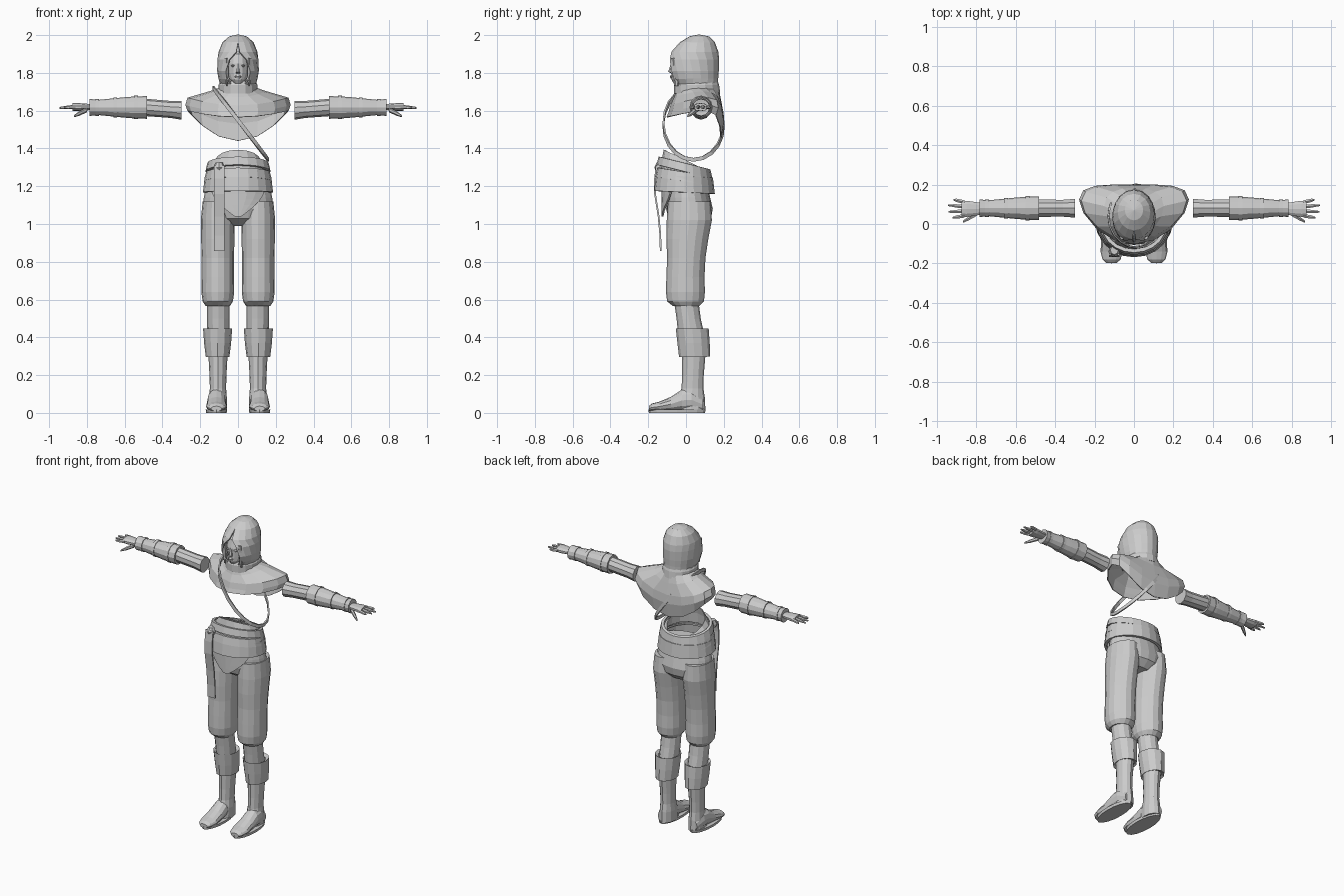
import bpy
import bmesh
import math
from mathutils import Vector

cube = bpy.data.objects.get("Cube")
if cube:
    bpy.data.objects.remove(cube, do_unlink=True)

grey = bpy.data.materials.new("plain_grey")
grey.use_nodes = True
grey.diffuse_color = (.6, .6, .6, 1)
grey.node_tree.nodes["Principled BSDF"].inputs["Base Color"].default_value = grey.diffuse_color


def ring(height, half_width, front, back, gap=0, centre=0, slope=0,
         front_drop=0, back_drop=0, shift=0, sides=16):
    """Oval cross-section that starts at the front; gap leaves it open there."""
    middle, depth = (front + back) / 2, (back - front) / 2
    points = []
    for i in range(sides + 1):
        angle = gap + (math.tau - 2 * gap) * i / sides
        s, c = math.sin(angle), math.cos(angle)
        drop = (front_drop if c > 0 else back_drop) * c * c
        points.append(Vector((centre + half_width * s,
                              middle - depth * c + shift * s * s,
                              height - slope * depth * c - drop)))
    return points


def bridge(name, rows, cap=False, mirror=False, thickness=0):
    """Join rows of points into one surface."""
    bm = bmesh.new()
    verts = [[bm.verts.new(point) for point in row] for row in rows]
    for low, high in zip(verts, verts[1:]):
        for i in range(len(low) - 1):
            bm.faces.new((low[i], low[i + 1], high[i + 1], high[i]))
    bmesh.ops.remove_doubles(bm, verts=bm.verts[:], dist=.0002)
    if cap:
        edges = [edge for edge in bm.edges if edge.is_boundary]
        bmesh.ops.holes_fill(bm, edges=edges, sides=0)
    bmesh.ops.recalc_face_normals(bm, faces=bm.faces[:])
    mesh = bpy.data.meshes.new(name)
    bm.to_mesh(mesh)
    bm.free()
    mesh.materials.append(grey)
    obj = bpy.data.objects.new(name, mesh)
    bpy.context.collection.objects.link(obj)
    if thickness:
        solid = obj.modifiers.new("thickness", 'SOLIDIFY')
        solid.thickness = thickness
        solid.offset = 0
    if mirror:
        obj.modifiers.new("other_side", 'MIRROR')


def solid_part(name, sections, mirror=False, **options):
    """Closed body from sections of height, half width, front and back."""
    bridge(name, [ring(*s, **options) for s in sections], cap=True, mirror=mirror)


def cloth(name, sections, mirror=False, **options):
    """Thin open shell from the same kind of sections."""
    bridge(name, [ring(*s, **options) for s in sections], mirror=mirror, thickness=.007)


def limb(name, profile, y=.08, z=1.615, lean_y=0, lean_z=0, flat=1, sides=10):
    """Pair of tapered tubes along x; the profile holds position and radius."""
    start = profile[0][0]
    rows = []
    for x, radius in profile:
        cy, cz = y + lean_y * (x - start), z + lean_z * (x - start)
        oval = ring(x, radius, -radius * flat, radius * flat, sides=sides)
        rows.append([Vector((p.z, cy + p.x, cz + p.y)) for p in oval])
    bridge(name, rows, cap=True, mirror=True)


def ribbon(name, path, width, outward):
    """Flat band along a path, facing the direction that outward returns."""
    rows = []
    for i, point in enumerate(path):
        along = path[min(i + 1, len(path) - 1)] - path[max(i - 1, 0)]
        across = along.cross(outward(point)).normalized() * width / 2
        rows.append([point - across, point + across])
    bridge(name, rows, thickness=.009)


# Hood with an open front, and the collar at its foot
cloth("hood", [(2, 0, .07, .07), (1.99, .045, .02, .12), (1.96, .08, -.03, .15),
               (1.91, .1, -.075, .168, .08), (1.87, .106, -.095, .172, .42),
               (1.81, .107, -.1, .17, .62), (1.77, .1, -.085, .167, .6),
               (1.73, .09, -.05, .167, .3), (1.7, .09, -.045, .17)])
cloth("collar", [(1.755, .088, -.05, .165), (1.735, .1, -.06, .172), (1.69, .1, -.06, .178)])

# Cape that spreads to the shoulder tips and hangs lowest at the back
bridge("shoulder_cape", [
    ring(1.72, .092, -.05, .17, front_drop=.02),
    ring(1.7, .15, -.06, .182, front_drop=.03, back_drop=.04, shift=.03),
    ring(1.667, .265, -.08, .195, front_drop=.04, back_drop=.08, shift=.06),
    ring(1.63, .276, -.09, .198, front_drop=.04, back_drop=.1, shift=.07),
    ring(1.6, .265, -.1, .185, front_drop=.035, back_drop=.16, shift=.07)], thickness=.006)

# Head, face and hair locks
solid_part("head", [(1.745, .022, -.065, -.01), (1.765, .045, -.078, .05),
                    (1.8, .06, -.076, .09), (1.85, .066, -.076, .11),
                    (1.9, .062, -.06, .11), (1.94, .03, 0, .09)])
solid_part("neck", [(1.66, .05, -.02, .1), (1.78, .045, -.03, .1)])
solid_part("nose", [(1.798, .012, -.08, -.06), (1.806, .013, -.094, -.06),
                    (1.85, .006, -.08, -.06)], sides=6)
solid_part("lips", [(1.77, .01, -.08, -.06), (1.78, .018, -.085, -.06),
                    (1.79, .01, -.08, -.06)], sides=8)
solid_part("eyes", [(1.832, .006, -.07, -.05), (1.838, .012, -.076, -.05),
                    (1.844, .006, -.07, -.05)], centre=.026, mirror=True, sides=8)
solid_part("hair_locks", [(1.88, .012, -.08, -.04), (1.8, .012, -.07, -.03),
                          (1.73, .004, -.06, -.04)], centre=.06, mirror=True, sides=6)

# Strap slung round the body as a tilted oval loop, over the right shoulder
sling = []
for step in range(21):
    turn = math.tau * step / 20
    sling.append(Vector((.015 - .145 * math.cos(turn),
                         .04 - .16 * math.sin(turn),
                         1.53 + .19 * math.cos(turn))))
ribbon("shoulder_strap", sling, width=.02, outward=lambda point: Vector((point.x, point.y - .04, 0)))

# Open waist wrap, sloping down to the back
wrap = [ring(1.25, .155, -.13, .13, slope=-.2), ring(1.3, .145, -.125, .125, slope=-.35),
        ring(1.335, .115, -.115, .115, slope=-.5)]
bridge("waist_wrap", wrap, thickness=.006)

# Two rolled belts and the flared skirt: each layer is wider at its foot
for name, height, half, tall, slope in (("upper_belt", 1.3, .165, .04, -.25),
                                        ("lower_belt", 1.25, .172, .045, -.16),
                                        ("hip_skirt", 1.21, .178, .08, -.05)):
    cloth(name, [(height + side * tall / 2, half - side * .005 - lip,
                  .017 - half + side * .005 + lip, half - side * .005 - .033 - lip)
                 for side, lip in ((-1, .015), (-1, 0), (1, 0), (1, .015))],
          slope=slope, sides=20)

# Hanging sash and its knot
sash = [Vector((-.1, y, z)) for y, z in
        ((-.155, 1.31), (-.164, 1.24), (-.164, 1.16), (-.145, 1.04), (-.136, .94), (-.134, .857))]
ribbon("hanging_sash", sash, width=.055, outward=lambda point: Vector((0, -1, 0)))
solid_part("sash_knot", [(1.28, .024, -.16, -.11), (1.3, .03, -.168, -.11),
                         (1.325, .02, -.155, -.11)], centre=-.1, sides=8)

# Rounded flap below the skirt, bent round the hips
flap = []
for step in range(6):
    half = .14 * math.cos(step * .29)
    xs = [half * k / 3 for k in range(-3, 4)]
    flap.append([Vector((x, 2.4 * x * x - .125, 1.19 - .03 * step)) for x in xs])
bridge("front_flap", flap, thickness=.01)

# Baggy trousers gathered below the knee
solid_part("trouser_seat", [(1.22, .165, -.1, .11), (1.14, .181, -.105, .128),
                            (1.08, .188, -.106, .142), (1.03, .17, -.09, .132),
                            (.99, .1, -.03, .09)], sides=20)
solid_part("trouser_legs", [(1.12, .08, -.095, .13), (1.02, .09, -.102, .137),
                            (.92, .088, -.104, .118), (.82, .086, -.1, .103),
                            (.72, .086, -.104, .098), (.64, .087, -.106, .1),
                            (.59, .08, -.1, .095), (.565, .064, -.068, .07)],
           centre=.107, mirror=True)

# Calves, folded cuffs and boots
solid_part("calves", [(.6, .06, -.065, .065), (.5, .06, -.05, .078), (.4, .058, -.04, .1)],
           centre=.104, mirror=True, sides=12)
cloth("boot_cuffs", [(.31, .05, -.02, .105), (.3, .061, -.035, .126), (.37, .068, -.042, .122),
                     (.445, .075, -.052, .118), (.435, .06, -.04, .1)],
      centre=.108, mirror=True, sides=12)
solid_part("boot_shafts", [(.33, .052, -.02, .105), (.2, .045, -.02, .094),
                           (.13, .043, -.024, .092), (.08, .047, -.04, .1),
                           (.01, .047, -.05, .103)], centre=.106, mirror=True, sides=12)
feet = []
for y, half, top in ((.09, .03, .08), (.03, .046, .13), (-.02, .048, .125), (-.08, .052, .085),
                     (-.14, .056, .06), (-.18, .046, .05), (-.197, .028, .036)):
    feet.append([Vector((p.x, p.z, p.y)) for p in ring(y, half, .008, top, centre=.114, sides=12)])
bridge("boot_feet", feet, cap=True, mirror=True)
solid_part("boot_soles", [(0, .054, -.196, .1), (.018, .057, -.2, .104)], centre=.114, mirror=True)

# Sleeves, bracers and their raised bands
limb("sleeves", [(.3, .05), (.36, .045), (.5, .046)], z=1.602, lean_z=.08)
limb("bracers", [(.485, .045), (.483, .06), (.55, .058), (.6, .054), (.68, .046),
                 (.74, .04), (.785, .045), (.783, .03)], z=1.617, sides=12)
for start, radius in ((.53, .062), (.64, .053), (.735, .045)):
    limb("bracer_bands", [(start, radius - .01), (start, radius),
                          (start + .02, radius), (start + .02, radius - .01)], z=1.618, sides=12)

# Hands with spread fingers and a lowered thumb
limb("palms", [(.77, .03), (.81, .037), (.85, .043), (.875, .041)], y=.077, z=1.619, flat=.5)
for k, reach in enumerate((.92, .94, .945, .915)):
    limb("fingers", [(.86, .011), (.9, .01), (reach, .005)], y=.042 + .023 * k, z=1.62,
         lean_y=.13 * (k - 1.3), lean_z=-.06, sides=6)
limb("thumbs", [(.8, .014), (.84, .012), (.868, .006)], y=.052, z=1.605,
     lean_y=-.6, lean_z=-.5, sides=6)
